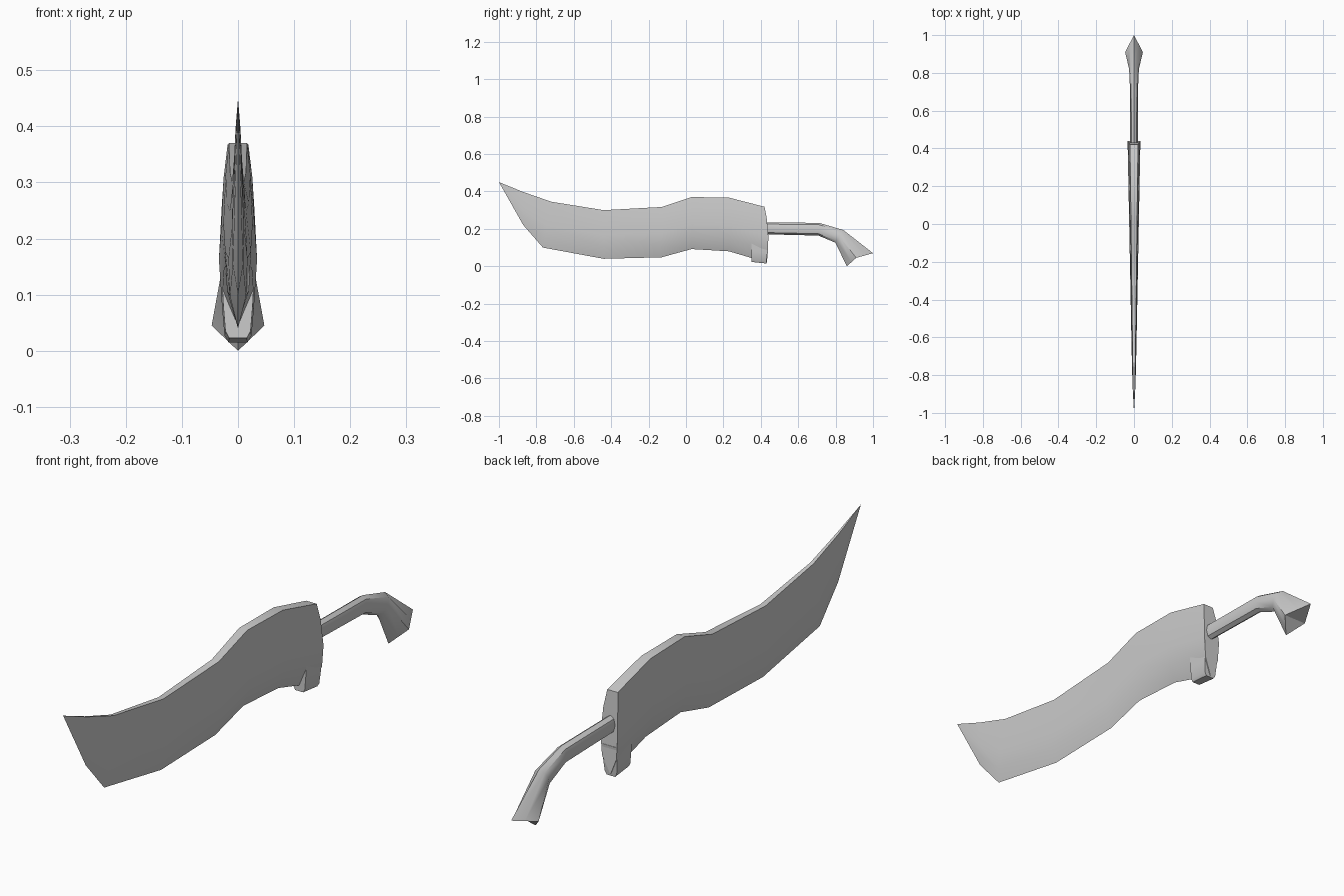
import bpy, bmesh, math
from mathutils import Vector

cube = bpy.data.objects.get("Cube")
if cube:
    bpy.data.objects.remove(cube, do_unlink=True)

grey = bpy.data.materials.new("plain grey")
grey.use_nodes = True
grey.diffuse_color = (0.6, 0.6, 0.6, 1)
grey.node_tree.nodes["Principled BSDF"].inputs["Base Color"].default_value = (0.6, 0.6, 0.6, 1)


def loft(name, rings, start_tip=None, cap_start=False, cap_end=True, angle=35):
    """Skin a list of equal-length rings, optionally starting at a single point."""
    bm = bmesh.new()
    vr = [[bm.verts.new(p) for p in r] for r in rings]
    n = len(vr[0])
    for a, b in zip(vr, vr[1:]):
        for i in range(n):
            j = (i + 1) % n
            bm.faces.new((a[i], a[j], b[j], b[i]))
    if start_tip:
        t = bm.verts.new(start_tip)
        for i in range(n):
            bm.faces.new((t, vr[0][(i + 1) % n], vr[0][i]))
    if cap_start:
        bm.faces.new(vr[0])
    if cap_end:
        bm.faces.new(vr[-1])
    bmesh.ops.recalc_face_normals(bm, faces=bm.faces)
    me = bpy.data.meshes.new(name)
    bm.to_mesh(me)
    bm.free()
    me.materials.append(grey)
    ob = bpy.data.objects.new(name, me)
    bpy.context.collection.objects.link(ob)
    bpy.ops.object.select_all(action='DESELECT')
    ob.select_set(True)
    bpy.context.view_layer.objects.active = ob
    bpy.ops.object.shade_smooth_by_angle(angle=math.radians(angle))
    return ob


# Curved sheath: (top y, top z, bottom y, bottom z, half width, bulge in y)
stations = [
    (-0.87, 0.397, -0.87, 0.22, 0.007, 0),
    (-0.72, 0.345, -0.765, 0.10, 0.011, 0),
    (-0.44, 0.30, -0.44, 0.04, 0.017, 0),
    (-0.13, 0.317, -0.13, 0.048, 0.023, 0),
    (0.03, 0.37, 0.03, 0.092, 0.026, 0),
    (0.23, 0.367, 0.23, 0.08, 0.030, 0),
    (0.42, 0.318, 0.432, 0.02, 0.034, 0.014),
]
# Half cross-section: (share of width, share of height), top to bottom
half = [(0.62, 1.0), (0.85, 0.8), (1.0, 0.48), (0.85, 0.22)]
section = half + [(0, 0)] + [(-x, t) for x, t in reversed(half)]


def sheath_ring(ty, tz, by, bz, w, bulge):
    return [Vector((x * w, by + (ty - by) * t + bulge * 4 * t * (1 - t), bz + (tz - bz) * t))
            for x, t in section]


loft("sheath", [sheath_ring(*s) for s in stations], start_tip=(0, -1.0, 0.45))

# Block at the lower corner of the sheath mouth
foot_half = [(0.031, 0.13), (0.028, 0.075), (0.024, 0.030), (0.017, 0.018)]
foot = foot_half + [(-x, z) for x, z in reversed(foot_half)]
loft("sheath_foot",
     [[(x * 0.93, 0.35, z + 0.005) for x, z in foot],
      [(x, 0.428 + z * 0.08, z - 0.003) for x, z in foot]], cap_start=True)

# Bent handle: (y, z, radius across, radius in side plane, tilt in degrees)
path = [
    (0.42, 0.203, 0.020, 0.032, 0),
    (0.71, 0.198, 0.021, 0.034, -4),
    (0.82, 0.160, 0.026, 0.040, -32),
]
rings = []
for y, z, rx, rz, tilt in path:
    c, s = math.cos(math.radians(tilt)), math.sin(math.radians(tilt))
    ring = []
    for k in range(8):
        a = k * math.pi / 4
        u = rz * math.cos(a)
        ring.append(Vector((rx * math.sin(a), y - u * s, z + u * c)))
    rings.append(ring)

# Flared pommel ends in a folded diamond
corners = [Vector(p) for p in
           [(0, 1.0, 0.07), (0.047, 0.91, 0.045), (0, 0.86, 0.0), (-0.047, 0.91, 0.045)]]
end = []
for i, p in enumerate(corners):
    end += [p, (p + corners[(i + 1) % 4]) / 2]
rings.append(end)
loft("handle", rings, cap_start=True, cap_end=False, angle=40)

# Notched pommel end, folded across its width
bm = bmesh.new()
a, b, c, d = [bm.verts.new(p) for p in corners]
bm.faces.new((a, d, b))
bm.faces.new((c, b, d))
me = bpy.data.meshes.new("pommel_end")
bm.to_mesh(me)
bm.free()
me.materials.append(grey)
bpy.context.collection.objects.link(bpy.data.objects.new("pommel_end", me))
